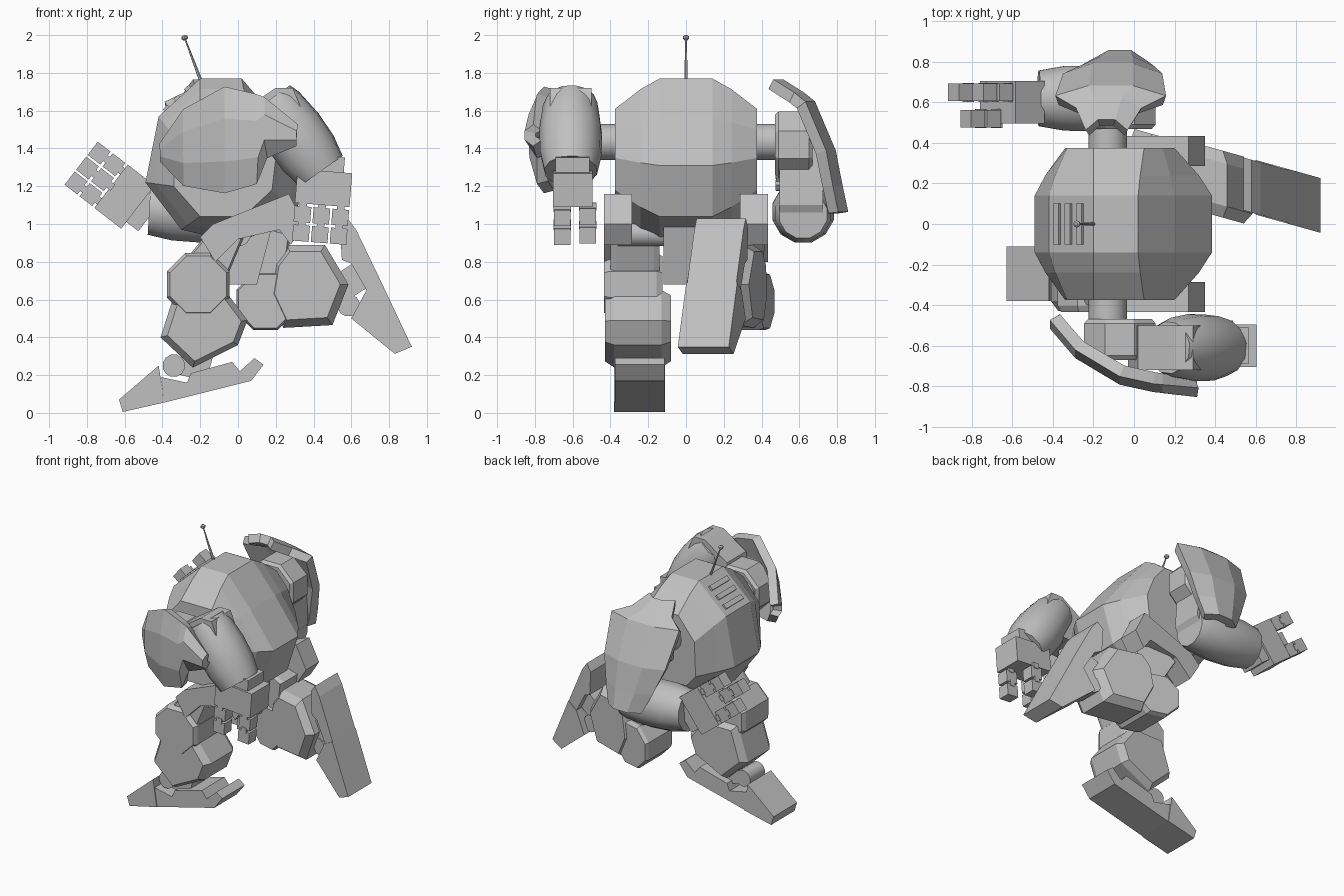
import bpy, bmesh, math
from mathutils import Vector

old = bpy.data.objects.get("Cube")
if old:
    bpy.data.objects.remove(old)

grey = bpy.data.materials.new("armour grey")
grey.use_nodes = True
tone = (0.53, 0.53, 0.53, 1)
grey.diffuse_color = tone
grey.node_tree.nodes["Principled BSDF"].inputs["Base Color"].default_value = tone


def finish(name, bm):
    bmesh.ops.recalc_face_normals(bm, faces=bm.faces)
    mesh = bpy.data.meshes.new(name)
    bm.to_mesh(mesh)
    bm.free()
    mesh.materials.append(grey)
    obj = bpy.data.objects.new(name, mesh)
    bpy.context.collection.objects.link(obj)
    return obj


def smooth(obj, angle=35):
    bpy.ops.object.select_all(action='DESELECT')
    obj.select_set(True)
    bpy.context.view_layer.objects.active = obj
    bpy.ops.object.shade_smooth_by_angle(angle=math.radians(angle))


def loft(name, rings, closed=True):
    """Skin matching rings of points; closed rings get end caps."""
    bm = bmesh.new()
    rows = [[bm.verts.new(p) for p in ring] for ring in rings]
    n = len(rows[0])
    for a, b in zip(rows, rows[1:]):
        for i in range(n if closed else n - 1):
            j = (i + 1) % n
            bm.faces.new((a[i], a[j], b[j], b[i]))
    if closed:
        bm.faces.new(rows[0])
        bm.faces.new(rows[-1])
    return finish(name, bm)


def slab(name, pts, yc, half, bevel=0.0, inset=1.0, skew=0.0):
    """Side outline extruded across y, with chamfered flanks."""
    cx = sum(p[0] for p in pts) / len(pts)
    cz = sum(p[1] for p in pts) / len(pts)
    levels = [(-half, 1), (half, 1)]
    if bevel:
        levels = [(-half, inset), (bevel - half, 1), (half - bevel, 1), (half, inset)]
    rings = []
    for t, s in levels:
        ring = [(cx + (x - cx) * s, cz + (z - cz) * s) for x, z in pts]
        rings.append([(x, yc + t + skew * (x - 0.64), z) for x, z in ring])
    return loft(name, rings)


def ngon(cx, cz, r, n=8, turn=0.5):
    return [(cx + r * math.cos((i + turn) * math.tau / n),
             cz + r * math.sin((i + turn) * math.tau / n)) for i in range(n)]


def turned(name, a, b, profile, sides=12):
    """Round part along a line, from (fraction, radius) pairs."""
    a, b = Vector(a), Vector(b)
    axis = (b - a).normalized()
    u = axis.orthogonal().normalized()
    v = axis.cross(u)
    rings = []
    for f, r in profile:
        c = a.lerp(b, f)
        rings.append([c + r * (math.cos(k) * u + math.sin(k) * v)
                      for k in [i * math.tau / sides for i in range(sides)]])
    obj = loft(name, rings)
    smooth(obj)
    return obj


def beam(name, base, d, a0, a1, b0, b1, yc, half):
    """Box in the side plane along direction d."""
    px, pz = -d[1], d[0]
    pts = [(base[0] + d[0] * a + px * b, base[1] + d[1] * a + pz * b)
           for a, b in ((a0, b0), (a1, b0), (a1, b1), (a0, b1))]
    return slab(name, pts, yc, half)


# Faceted torso: small flank octagons, full middle section
full = [(-.2, 1.77), (.02, 1.77), (.2, 1.56), (.385, 1.31),
        (.3, 1.04), (0, .9), (-.3, .97), (-.49, 1.22), (-.42, 1.57)]
side = [(-.2, 1.61), (.05, 1.61), (.14, 1.5), (.2, 1.35),
        (.18, 1.18), (.03, 1.04), (-.2, 1.04), (-.34, 1.2), (-.33, 1.45)]
mid = [(.35 * a + .65 * c, .35 * b + .65 * d) for (a, b), (c, d) in zip(side, full)]
loft("torso", [[(x, y, z) for x, z in ring] for y, ring in
               ((-.375, side), (-.24, mid), (-.14, full),
                (.14, full), (.24, mid), (.375, side))])
slab("pelvis", [(-.14, 1.0), (.2, 1.06), (.1, .68), (-.06, .68)], .01, .13)

# Vent slats on the sloping rear of the torso
for i in range(3):
    f = .15 + .28 * i
    beam("vent_slat", (-.42 + .2 * f, 1.57 + .19 * f), (.74, .67), 0, .035, -.02, .012, 0, .1)

# Antenna
turned("antenna_rod", (-.19, 0, 1.74), (-.28, 0, 1.98), [(0, .01), (1, .004)], 6)
turned("antenna_tip", (-.28, 0, 1.973), (-.285, 0, 2.0), [(0, .008), (.3, .017), (.7, .017), (1, .008)], 8)

# Shoulders, upper arms and hip brackets, mirrored across y
for s, label in ((-1, "right"), (1, "left")):
    turned(label + "_shoulder_axle", (-.13, s * .34, 1.435), (-.13, s * .52, 1.435),
           [(0, .095), (1, .095)], 16)
    slab(label + "_upper_arm", ngon(-.07, 1.42, .19), s * .57, .1, .02, .9)
    slab(label + "_hip_bracket", [(-.2, .93), (-.13, 1.0), (.27, 1.16), (.35, 1.0),
                                  (.28, .89), (.22, .97), (0, .92), (-.12, .8)],
         s * .36, .075)
    turned(label + "_hip_axle", (0, s * .08, .95), (0, s * .36, .95), [(0, .07), (1, .07)])


def shell(name, stations):
    """Curved armour plate from rows of four points."""
    obj = loft(name, stations, closed=False)
    mod = obj.modifiers.new("thickness", 'SOLIDIFY')
    mod.thickness = .06
    mod.offset = 0
    return obj


# Shoulder armour, each with a narrow tab at one end
right_rows = [(-.39, -.5, 1.34, 1.42), (-.27, -.64, 1.21, 1.6), (-.06, -.765, 1.17, 1.72),
              (.1, -.8, 1.22, 1.68), (.14, -.805, 1.36, 1.66), (.31, -.825, 1.43, 1.51)]
shell("right_shoulder_armour",
      [[(x, y + .04, lo), (x, y, lo * .7 + hi * .3), (x, y, lo * .3 + hi * .7), (x, y + .04, hi)]
       for x, y, lo, hi in right_rows])
left_rows = [(1.74, .5, -.23, -.04), (1.67, .61, -.28, .03), (1.63, .66, -.38, .15),
             (1.38, .765, -.34, .13), (1.2, .8, -.26, .09), (1.06, .83, -.19, .05)]
shell("left_shoulder_armour",
      [[(lo, y - .05, z), (lo * .7 + hi * .3, y, z), (lo * .3 + hi * .7, y, z), (hi, y - .05, z)]
       for z, y, lo, hi in left_rows])

# Elbows and forearm barrels
barrel = [(0, .13), (.12, .15), (.45, .168), (.75, .165), (1, .142)]
turned("right_forearm", (.17, -.61, 1.66), (.44, -.61, 1.28), barrel)
turned("left_forearm", (.04, .62, 1.05), (-.47, .62, 1.08), barrel)
slab("right_elbow", [(-.03, 1.4), (.02, 1.6), (.2, 1.72), (.29, 1.72), (.34, 1.6), (.2, 1.42)],
     -.61, .11)
slab("left_elbow", [(-.2, 1.4), (.04, 1.4), (.06, 1.1), (.02, 1.02), (-.12, 1.05)], .61, .115)


def hand(label, base, yc, d, outer, inner):
    """Square palm with two jointed fingers facing a middle thumb."""
    beam(label + "_wrist", base, d, -.08, .03, -.1, .1, yc, .09)
    beam(label + "_palm", base, d, 0, .18, -.145, .145, yc, .105)
    for k, row in ((-1, outer), (0, inner), (1, outer)):
        b = k * .1
        for a0, a1 in ((.195, .28), (.295, .38)):
            beam(label + "_finger", base, d, a0, a1, b - .044, b + .044, row, .043)
        for a in (.187, .287):
            beam(label + "_knuckle", base, d, a - .02, a + .02, b - .02, b + .02, row, .047)


hand("right_hand", (.46, 1.28), -.6, (-.08, -.997), -.655, -.52)
hand("left_hand", (-.53, 1.09), .6, (-.79, .61), .65, .52)

# Standing leg
slab("right_thigh", [(-.27, .82), (-.14, .98), (.03, .93), (-.05, .74), (-.2, .65)],
     -.27, .13, .03, .9)
slab("right_knee", ngon(-.21, .68, .18), -.28, .155, .03, .9)
slab("right_shin", [(-.33, .65), (-.07, .65), (.05, .49), (0, .36), (-.24, .24), (-.41, .4)],
     -.255, .175, .05, .85)
turned("right_ankle", (-.34, -.34, .25), (-.34, -.17, .25), [(0, .06), (1, .06)])
beam("right_ankle_post", (-.2, .36), (-.25, -.97), 0, .18, -.08, .08, -.25, .08)
slab("right_toe", [(-.61, .005), (-.39, .055), (-.42, .25), (-.63, .07)], -.245, .135)
slab("right_foot", [(-.39, .055), (.07, .17), (.135, .255), (.087, .29), (.01, .22),
                    (-.03, .27), (-.25, .21), (-.27, .16), (-.41, .19)], -.245, .13)

# Raised leg, turned slightly inward
turn = -.28
slab("left_thigh", [(-.02, .9), (.1, 1.0), (.28, .95), (.25, .72), (.08, .72)],
     .12, .12, .03, .9, turn)
slab("left_knee", ngon(.145, .59, .165), .135, .155, .03, .93, turn)
slab("left_shin", [(.19, .8), (.26, .89), (.46, .89), (.585, .68), (.5, .465), (.24, .45), (.16, .62)],
     .14, .165, .06, .82, turn)
slab("left_ankle", ngon(.585, .57, .06, 12), .17, .085, skew=turn)
slab("left_ankle_post", [(.5, .72), (.62, .8), (.68, .66), (.52, .56)], .17, .08, skew=turn)
slab("left_heel", [(.58, 1.03), (.625, .97), (.76, .69), (.68, .65), (.6, .79), (.55, .81), (.54, .98)],
     .17, .13, skew=turn)
slab("left_toe", [(.76, .69), (.92, .35), (.83, .313), (.6, .5), (.68, .65)],
     .17, .135, skew=turn)
